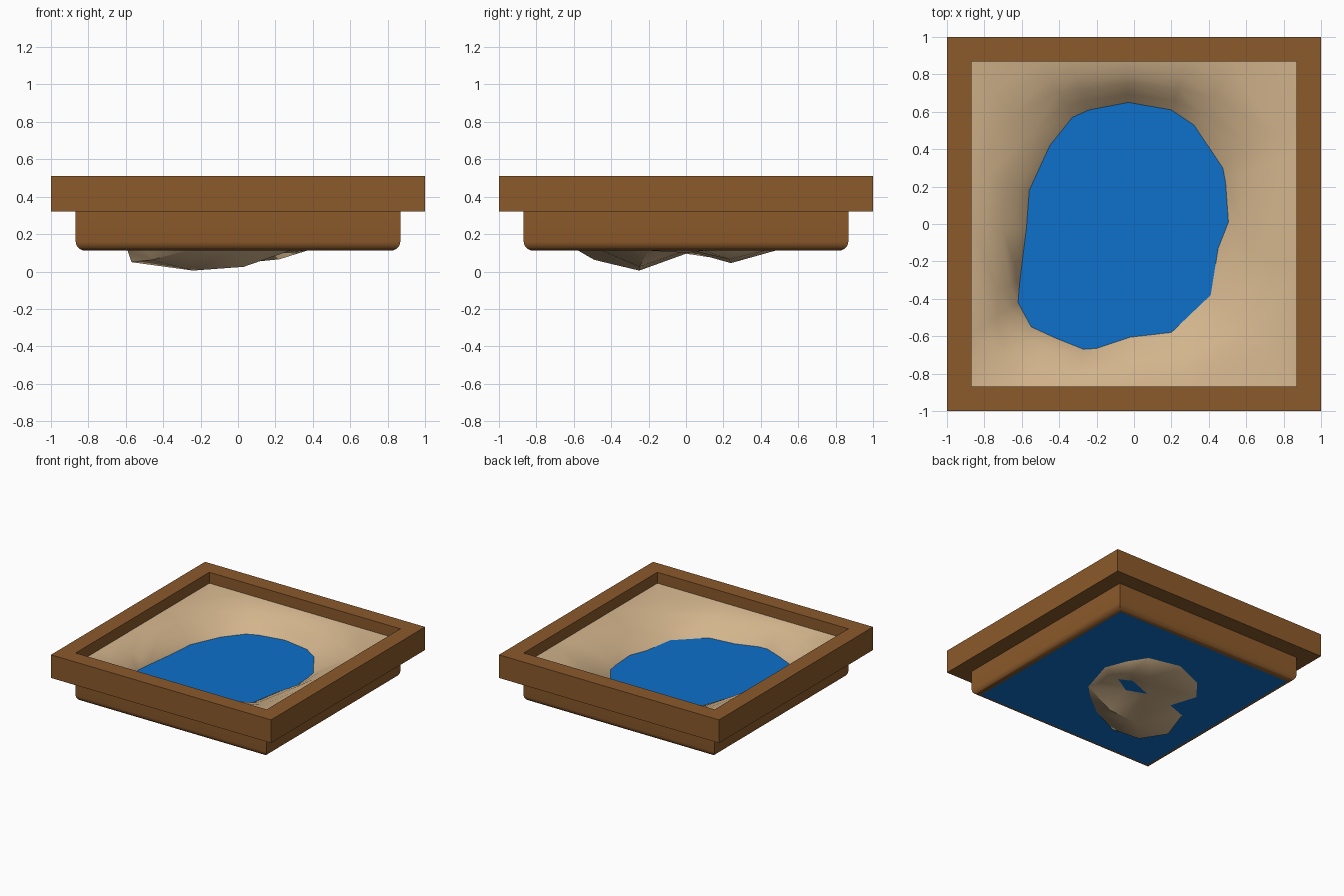
import bpy, math
from mathutils import Vector
from mathutils.geometry import delaunay_2d_cdt

if "Cube" in bpy.data.objects:
    bpy.data.objects.remove(bpy.data.objects["Cube"])

WATER_TOP, WATER_BOTTOM, INNER, RIM = 0.26, 0.112, 0.868, 0.42


def material(name, rgb):
    m = bpy.data.materials.new(name)
    m.diffuse_color = (*rgb, 1)
    m.use_nodes = True
    m.node_tree.nodes["Principled BSDF"].inputs["Base Color"].default_value = m.diffuse_color
    return m


wood = material("brown wood", (0.258, 0.102, 0.024))
sand = material("tan sand", (0.645, 0.456, 0.262))
blue = material("water blue", (0.004, 0.162, 0.597))


def make(name, verts, faces, mat, smooth=None):
    me = bpy.data.meshes.new(name)
    me.from_pydata([tuple(v) for v in verts], [], faces)
    me.materials.append(mat)
    ob = bpy.data.objects.new(name, me)
    bpy.context.collection.objects.link(ob)
    if smooth:
        bpy.ops.object.select_all(action='DESELECT')
        ob.select_set(True)
        bpy.context.view_layer.objects.active = ob
        bpy.ops.object.shade_smooth_by_angle(angle=math.radians(smooth))
    return ob


def square_ring(name, profile, mat, closed=True, smooth=None):
    """Sweep a (half width, z) profile round a mitred square."""
    corners = [(-1, -1), (1, -1), (1, 1), (-1, 1)]
    n = len(profile)
    verts = [(cx * r, cy * r, z) for cx, cy in corners for r, z in profile]
    faces = [(c * n + i, (c + 1) % 4 * n + i,
              (c + 1) % 4 * n + (i + 1) % n, c * n + (i + 1) % n)
             for c in range(4) for i in range(n if closed else n - 1)]
    return make(name, verts, faces, mat, smooth)


# Upper frame: profile runs counter-clockwise, outward facing
square_ring("frame", [(INNER, 0.32), (1, 0.32), (1, 0.51), (INNER, 0.51)], wood)

# Lower tray wall with a rounded bottom edge
R = 0.05
arc = [(INNER - R + R * math.sin(a), WATER_BOTTOM + R - R * math.cos(a))
       for a in (i * math.pi / 12 for i in range(7))]
square_ring("tray_wall", arc + [(INNER, 0.32)], wood, closed=False, smooth=40)

# Water slab
bpy.ops.mesh.primitive_cube_add(size=1, location=(0, 0, (WATER_TOP + WATER_BOTTOM) / 2))
water = bpy.context.object
water.name = "water"
water.scale = (2 * (INNER - R), 2 * (INNER - R), WATER_TOP - WATER_BOTTOM)
bpy.ops.object.transform_apply(location=True, scale=True)
water.data.materials.append(blue)

# Sand bed: shoreline, lower outline and deep points, joined by triangulation
shore = [(.505, .01), (.49, .22), (.475, .3), (.32, .53), (.2, .61), (-.03, .65),
         (-.24, .61), (-.33, .57), (-.45, .42), (-.56, .18), (-.575, -.02),
         (-.61, -.3), (-.62, -.42), (-.55, -.55), (-.42, -.61), (-.27, -.67),
         (-.2, -.665), (-.02, -.605), (.2, -.58), (.41, -.38), (.45, -.13)]
lower = [(.28, -.2), (.37, .1), (.3, .28), (.21, .42), (-.05, .48), (-.31, .37),
         (-.445, .2), (-.375, -.02), (-.54, -.08), (-.59, -.3), (-.49, -.515),
         (-.275, -.577), (-.01, -.45), (.18, -.3)]
hole = [(.18, .03), (.08, .08), (-.13, 0), (.03, -.06)]
deep = [(-.24, -.25, .005), (.03, -.25, .025), (-.57, -.28, .05), (-.46, -.49, .062),
        (.02, .24, .045), (.22, .23, .065), (-.24, .24, .06), (-.25, 0, .095),
        (.25, 0, .1), (.04, .01, .13)]

points, edges = [], []


def add_loop(loop, z):
    s, n = len(points), len(loop)
    points.extend((x, y, z) for x, y in loop)
    edges.extend((s + i, s + (i + 1) % n) for i in range(n))


add_loop(shore, WATER_TOP)
add_loop(lower, WATER_BOTTOM)
add_loop(hole, WATER_BOTTOM)
points.extend(deep)

# Banks rise from the shoreline to the frame, steepest near the water
for x, y in shore:
    k = INNER / max(abs(x), abs(y))
    for t in (0.2, 0.45, 0.72, 1):
        f = 1 + (k - 1) * t
        z = WATER_TOP + (RIM - WATER_TOP) * (1 - (1 - t) ** 1.8)
        points.append((x * f, y * f, z))
points.extend((sx * INNER, sy * INNER, RIM) for sx in (-1, 1) for sy in (-1, 1))

res = delaunay_2d_cdt([Vector(p[:2]) for p in points], edges, [], 0, 1e-5)
verts = [(v.x, v.y, points[o[0]][2] if o else WATER_BOTTOM)
         for v, o in zip(res[0], res[3])]
make("sand_bed", verts, [tuple(f) for f in res[2]], sand, smooth=40)
